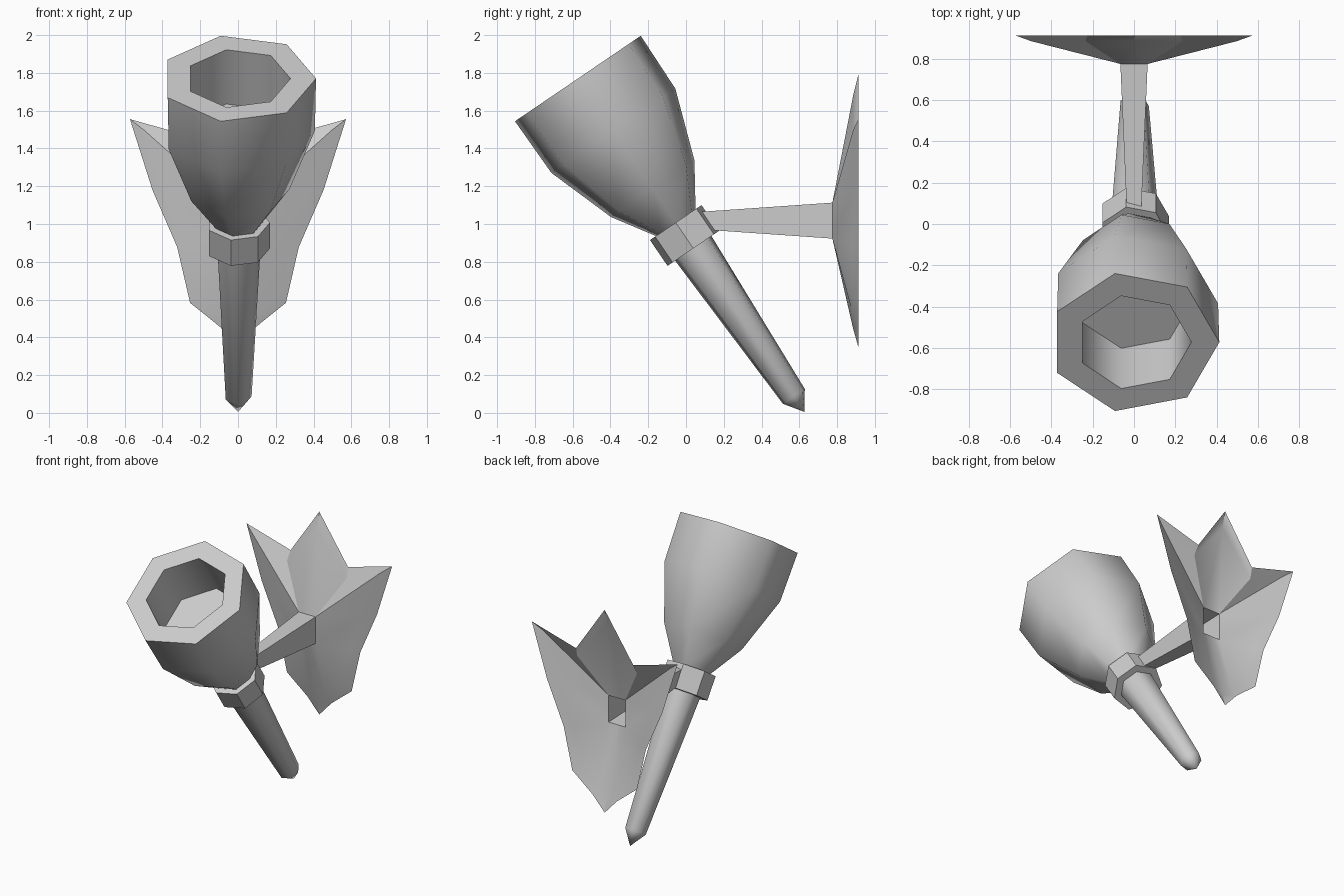
import bpy, bmesh, math
from mathutils import Vector

if "Cube" in bpy.data.objects:
    bpy.data.objects.remove(bpy.data.objects["Cube"])

TIP = Vector((0, 0.627, 0.005))            # lower end of the tilted torch
AXIS = Vector((0, -0.562, 0.827)).normalized()
SIDE = Vector((0, 0.827, 0.562)).normalized()
N = 7


def finish(bm, name, smooth=None, face_front=False):
    bmesh.ops.remove_doubles(bm, verts=bm.verts, dist=1e-5)
    bmesh.ops.recalc_face_normals(bm, faces=bm.faces)
    if face_front and sum(f.normal.y * f.calc_area() for f in bm.faces) > 0:
        bmesh.ops.reverse_faces(bm, faces=bm.faces)
    me = bpy.data.meshes.new(name)
    bm.to_mesh(me)
    bm.free()
    ob = bpy.data.objects.new(name, me)
    bpy.context.collection.objects.link(ob)
    if smooth:
        bpy.ops.object.select_all(action='DESELECT')
        ob.select_set(True)
        bpy.context.view_layer.objects.active = ob
        bpy.ops.object.shade_smooth_by_angle(angle=math.radians(smooth))
    return ob


def lathe(name, profile, smooth=None):
    """Seven-sided turning about the torch axis; profile holds (distance, radius)."""
    bm = bmesh.new()
    rings = []
    for t, r in profile:
        c = TIP + AXIS * t
        if r == 0:
            rings.append([bm.verts.new(c)] * N)
        else:
            rings.append([bm.verts.new(c + Vector((r * math.cos(k * math.tau / N), 0, 0))
                                       + SIDE * r * math.sin(k * math.tau / N))
                          for k in range(N)])
    for a, b in zip(rings, rings[1:]):
        for k in range(N):
            j = (k + 1) % N
            bm.faces.new(dict.fromkeys((a[k], a[j], b[j], b[k])))
    return finish(bm, name, smooth)


# Torch: handle, collar and hollow cup
lathe("handle", [(0, 0), (0.10, 0.072), (1.08, 0.121), (1.08, 0)], 55)
lathe("collar", [(1.047, 0), (1.047, 0.169), (1.212, 0.169), (1.212, 0)])
lathe("cup", [(1.20, 0), (1.20, 0.122), (1.429, 0.274), (1.80, 0.407), (2.134, 0.413),
              (2.134, 0.278), (1.787, 0.278), (1.787, 0)], 55)

# Bracket arm, open where it meets the plate
bm = bmesh.new()
ends = []
for y, hx, hz in ((0.04, 0.034, 0.044), (0.775, 0.066, 0.095)):
    ends.append([bm.verts.new((sx * hx, y, 1.018 + sz * hz))
                 for sx, sz in ((-1, -1), (1, -1), (1, 1), (-1, 1))])
for k in range(4):
    j = (k + 1) % 4
    bm.faces.new((ends[0][k], ends[0][j], ends[1][j], ends[1][k]))
bm.faces.new(ends[0])
finish(bm, "bracket_arm")

# Wall plate: open dished sheet with a bevelled rim, half outline mirrored
outer = [(0, 1.79), (0.225, 1.457), (0.572, 1.555), (0.453, 1.18), (0.322, 0.878),
         (0.254, 0.583), (0.096, 0.456), (0, 0.35)]
inner = [(0, 1.68), (0.235, 1.39), (0.497, 1.497), (0.385, 1.18), (0.262, 0.885),
         (0.20, 0.62), (0.07, 0.515), (0, 0.445)]
socket = [(0, 1.113), (0.066, 1.113), (0.066, 0.923), (0, 0.923)]
link = [0, 1, 1, 1, 2, 2, 2, 3]            # socket corner reached by each rim point
bm = bmesh.new()
for s in (1, -1):
    o, i, c = [[bm.verts.new((s * x, y, z)) for x, z in pts]
               for pts, y in ((outer, 0.912), (inner, 0.885), (socket, 0.775))]
    for k in range(7):
        bm.faces.new((o[k], o[k + 1], i[k + 1], i[k]))
        bm.faces.new(dict.fromkeys((i[k], i[k + 1], c[link[k + 1]], c[link[k]])))
finish(bm, "wall_plate", 25, True)
